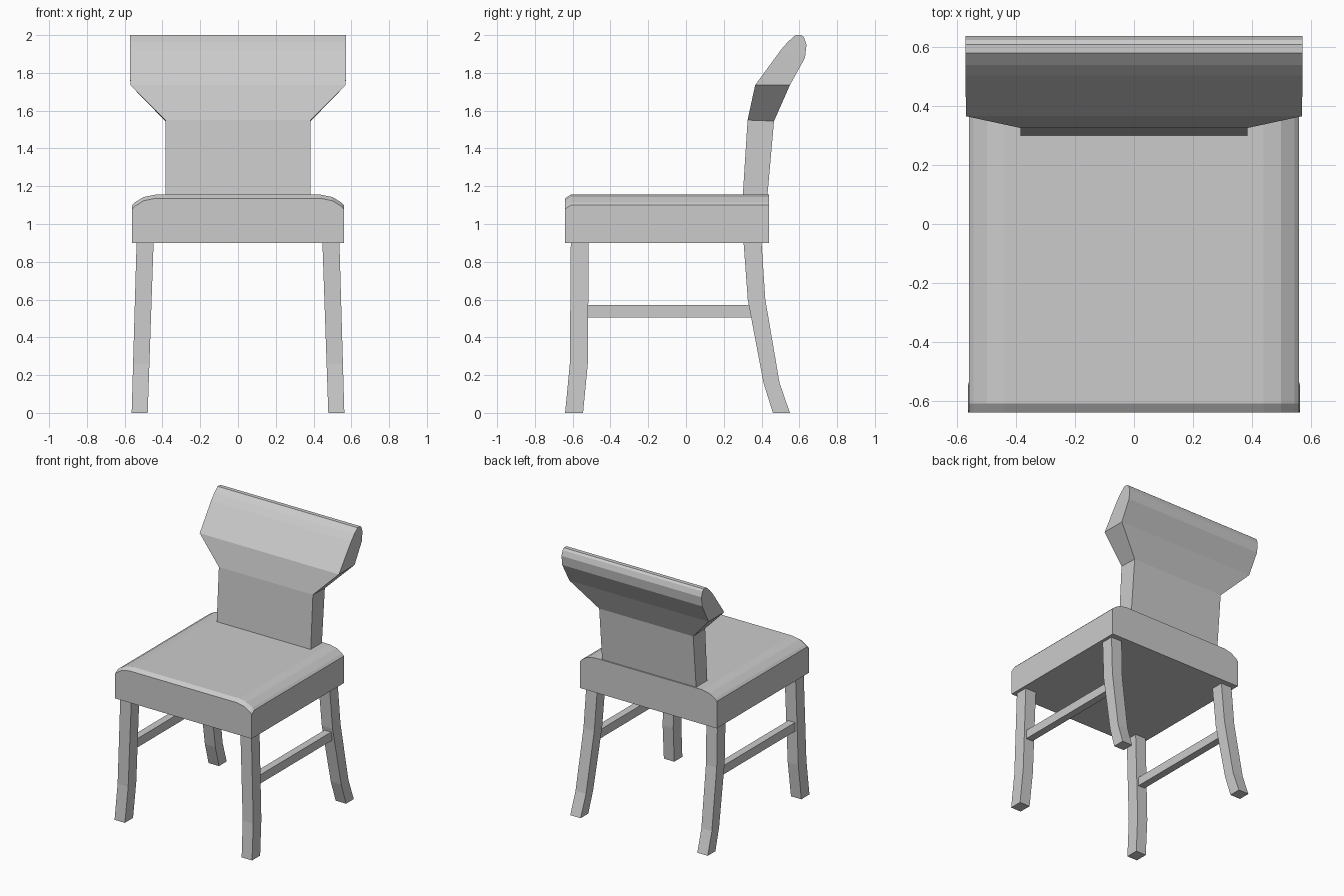
import bpy, bmesh

if "Cube" in bpy.data.objects:
    bpy.data.objects.remove(bpy.data.objects["Cube"])


def loft(name, rings):
    """Skin a list of equal-length closed rings and cap both ends."""
    bm = bmesh.new()
    vs = [[bm.verts.new(p) for p in ring] for ring in rings]
    n = len(rings[0])
    for a, b in zip(vs, vs[1:]):
        for i in range(n):
            j = (i + 1) % n
            bm.faces.new((a[i], a[j], b[j], b[i]))
    bm.faces.new(vs[0])
    bm.faces.new(vs[-1])
    bmesh.ops.recalc_face_normals(bm, faces=bm.faces)
    me = bpy.data.meshes.new(name)
    bm.to_mesh(me)
    bm.free()
    ob = bpy.data.objects.new(name, me)
    bpy.context.collection.objects.link(ob)
    return ob


def mirror_x(ob):
    ob.modifiers.new("mirror", "MIRROR").use_axis[0] = True


# Seat: rounded-shoulder section, dropped slightly at the front lip
def seat_ring(y, drop):
    half = [(0.56, 1.10), (0.545, 1.115), (0.50, 1.143), (0.44, 1.155)]
    top = half + [(-x, z) for x, z in reversed(half)]
    return ([(0.56, y, 0.90)] + [(x, y, z - drop) for x, z in top]
            + [(-0.56, y, 0.90)])


loft("seat", [seat_ring(-0.64, 0.02), seat_ring(-0.61, 0), seat_ring(0.44, 0)])

# Backrest: (half width, front y, front z, rear y, rear z) going up
back = [
    (0.385, 0.30, 1.14, 0.43, 1.14),
    (0.385, 0.326, 1.55, 0.466, 1.545),
    (0.57, 0.366, 1.735, 0.55, 1.735),
    (0.573, 0.505, 1.925, 0.63, 1.88),
    (0.573, 0.54, 1.965, 0.638, 1.95),
    (0.573, 0.58, 2.0, 0.625, 1.988),
    (0.573, 0.595, 2.0, 0.61, 2.0),
]
loft("backrest", [[(-w, fy, fz), (w, fy, fz), (w, ry, rz), (-w, ry, rz)]
                  for w, fy, fz, ry, rz in back])


# Legs: square section, splayed outward in x, curved in y
def leg(name, steps):
    rings = []
    for z, y0, y1 in steps:
        t = z / 0.9
        x0, x1 = 0.478 - 0.031 * t, 0.563 - 0.026 * t
        rings.append([(x0, y0, z), (x1, y0, z), (x1, y1, z), (x0, y1, z)])
    mirror_x(loft(name, rings))


leg("front_leg", [(0, -0.64, -0.545), (0.26, -0.615, -0.52),
                  (0.9, -0.61, -0.515)])
leg("rear_leg", [(0, 0.46, 0.55), (0.16, 0.41, 0.495),
                 (0.6, 0.327, 0.42), (0.9, 0.305, 0.40)])

# Side stretchers between front and rear legs
mirror_x(loft("stretcher", [
    [(0.475, y, 0.505), (0.53, y, 0.505), (0.53, y, 0.57), (0.475, y, 0.57)]
    for y in (-0.53, 0.36)]))
